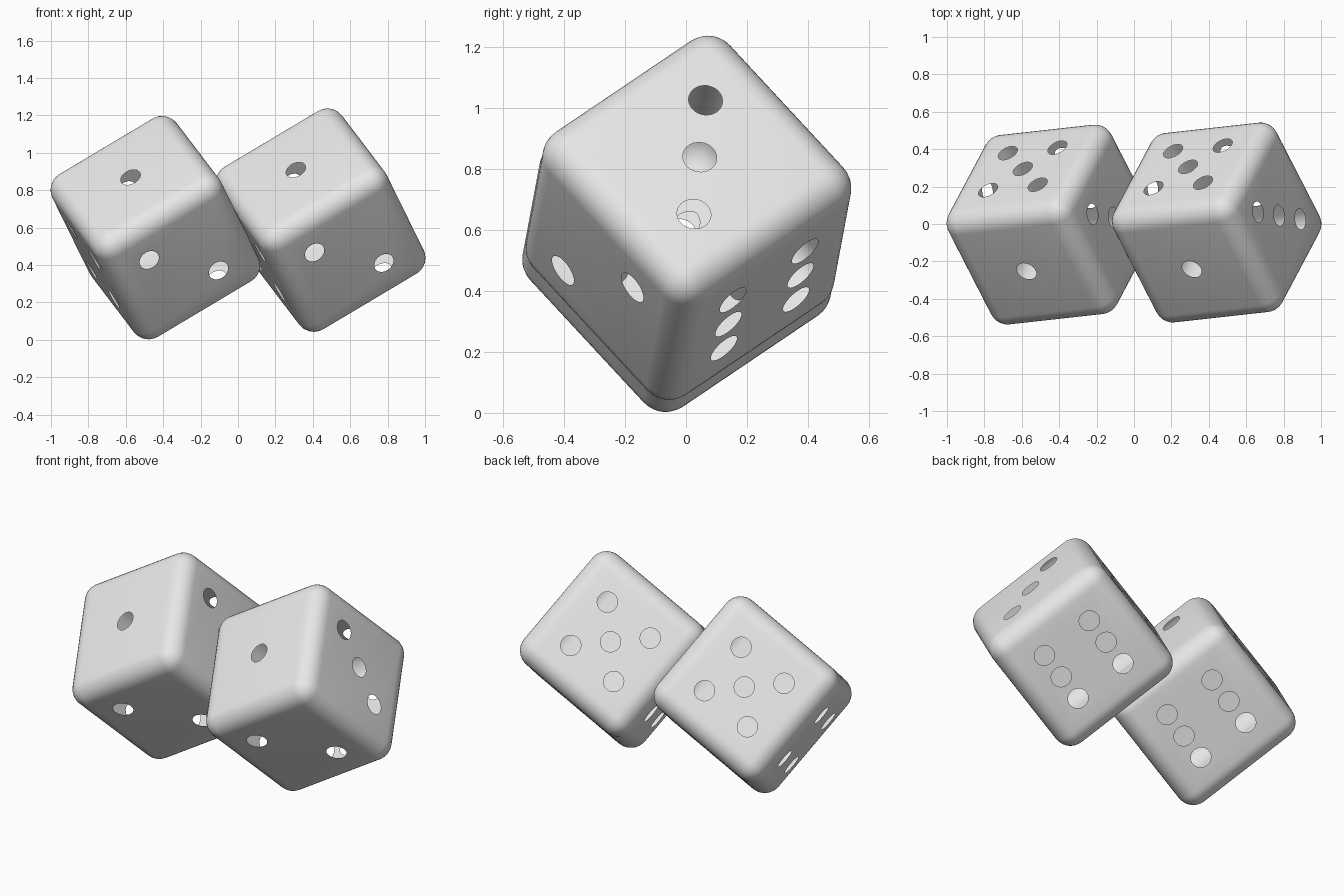
import bpy, bmesh
from mathutils import Matrix, Vector

HALF = 0.39       # half the side of a die
ROUND = 0.1       # edge rounding
STEP = 0.155      # pip spacing
PIP = 0.056       # pip radius
DEPTH = 0.14      # cutter reach below the surface

if "Cube" in bpy.data.objects:
    bpy.data.objects.remove(bpy.data.objects["Cube"])

ivory = bpy.data.materials.new("pale_grey")
ivory.use_nodes = True
grey = (0.8, 0.8, 0.8, 1)
ivory.diffuse_color = grey
ivory.node_tree.nodes["Principled BSDF"].inputs["Base Color"].default_value = grey


def new_object(name, bm):
    mesh = bpy.data.meshes.new(name)
    bm.to_mesh(mesh)
    bm.free()
    obj = bpy.data.objects.new(name, mesh)
    bpy.context.collection.objects.link(obj)
    return obj


# Pip layouts: face normal axis, side, and pip steps along the next two axes
corners = [(a, b) for a in (-1, 1) for b in (-1, 1)]
faces = [
    (2, 1, [(0, 0)]),                                        # one
    (1, -1, [(-1, 1), (1, -1)]),                             # two
    (0, 1, [(-1, -1), (0, 0), (1, 1)]),                      # three
    (0, -1, corners),                                        # four
    (1, 1, corners + [(0, 0)]),                              # five
    (2, -1, [(a, b) for a in (-1, 0, 1) for b in (-1, 1)]),  # six
]

# Pip cutters
bm = bmesh.new()
for axis, side, spots in faces:
    normal = Vector((0, 0, 0))
    normal[axis] = side
    turn = normal.to_track_quat('Z', 'Y').to_matrix().to_4x4()
    for a, b in spots:
        place = normal * HALF
        place[(axis + 1) % 3] = a * STEP
        place[(axis + 2) % 3] = b * STEP
        bmesh.ops.create_cone(bm, cap_ends=True, segments=32, radius1=PIP, radius2=PIP,
                              depth=2 * DEPTH, matrix=Matrix.Translation(place) @ turn)
cutter = new_object("pip_cutter", bm)
cutter.hide_render = True

# Rounded cube with the pips cut in
bm = bmesh.new()
bmesh.ops.create_cube(bm, size=2 * HALF)
bmesh.ops.bevel(bm, geom=bm.edges[:], offset=ROUND, segments=8, profile=0.5, affect='EDGES')
die = new_object("left_die", bm)
die.data.materials.append(ivory)
cut = die.modifiers.new("pips", 'BOOLEAN')
cut.operation = 'DIFFERENCE'
cut.solver = 'EXACT'
cut.object = cutter
bpy.context.view_layer.update()
solid = bpy.data.meshes.new_from_object(die.evaluated_get(bpy.context.evaluated_depsgraph_get()))
die.modifiers.clear()
bpy.data.objects.remove(cutter)

# Remove the pit walls and floors so the die is a hollow shell with open pips
bm = bmesh.new()
bm.from_mesh(solid)
inner = [f for f in bm.faces
         if max(abs(c) for c in f.calc_center_bounds()) < HALF - 0.055
         ]
bmesh.ops.delete(bm, geom=inner, context='FACES')
for f in bm.faces:
    f.smooth = True
    f.material_index = 0
bm.to_mesh(die.data)
bm.free()

# Pose both dice alike, side by side
one = Vector((-0.34, -0.64, 0.69)).normalized()
three = Vector((0.849, 0.085, 0.52))
three = (three - one * three.dot(one)).normalized()
five = one.cross(three)
pose = Matrix((three, five, one)).transposed().to_4x4()

other = bpy.data.objects.new("right_die", die.data)
bpy.context.collection.objects.link(other)
die.matrix_world = Matrix.Translation((0.442, 0.008, 0.64)) @ pose
other.matrix_world = Matrix.Translation((-0.442, -0.003, 0.6)) @ pose
